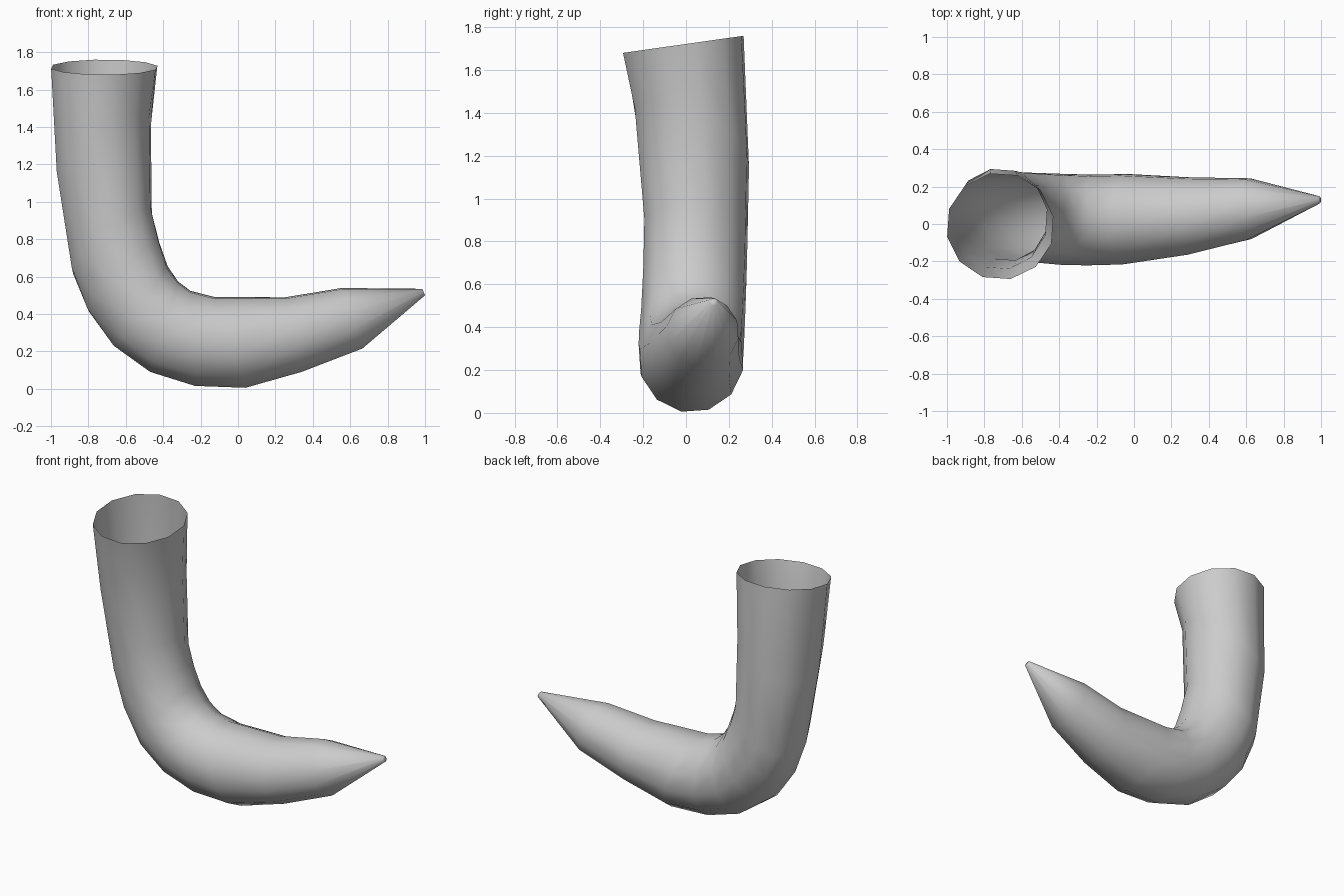
import bpy, bmesh, math
from mathutils import Vector

if "Cube" in bpy.data.objects:
    bpy.data.objects.remove(bpy.data.objects["Cube"])

SIDES = 12
PHASE = math.radians(11)

# Each ring: outer x, outer z, inner x, inner z, front y, back y, front-to-back z skew
RINGS = [
    (-1.00, 1.72, -0.43, 1.72, -0.295, 0.27, 0.04),
    (-0.97, 1.14, -0.465, 1.43, -0.24, 0.295, -0.11),
    (-0.89, 0.635, -0.46, 0.95, -0.195, 0.285, -0.08),
    (-0.805, 0.42, -0.42, 0.79, -0.20, 0.28, -0.04),
    (-0.665, 0.23, -0.375, 0.655, -0.21, 0.275, 0.0),
    (-0.47, 0.09, -0.32, 0.575, -0.22, 0.27, 0.0),
    (-0.23, 0.015, -0.255, 0.525, -0.222, 0.265, 0.0),
    (0.04, 0.005, -0.13, 0.493, -0.217, 0.268, 0.0),
    (0.34, 0.09, 0.25, 0.49, -0.165, 0.25, 0.0),
    (0.665, 0.215, 0.555, 0.54, -0.087, 0.245, 0.0),
    (1.00, 0.50, 0.985, 0.535, 0.11, 0.148, 0.0),
]

# Bent tapering tube, open at the top, closed at the tip
bm = bmesh.new()
loops = []
for ox, oz, ix, iz, fy, by, skew in RINGS:
    c = Vector(((ox + ix) / 2, (fy + by) / 2, (oz + iz) / 2))
    a = Vector(((ix - ox) / 2, 0, (iz - oz) / 2)) * 1.015
    b = Vector((0, (by - fy) / 2, skew)) * 1.015
    ring = []
    for k in range(SIDES):
        t = PHASE + math.tau * k / SIDES
        ring.append(bm.verts.new(c + a * math.cos(t) + b * math.sin(t)))
    loops.append(ring)

for r0, r1 in zip(loops, loops[1:]):
    for k in range(SIDES):
        n = (k + 1) % SIDES
        bm.faces.new((r0[k], r1[k], r1[n], r0[n]))
bm.faces.new(loops[-1])
bmesh.ops.recalc_face_normals(bm, faces=bm.faces)

# Make sure the outside of the tube faces outward
face = min(bm.faces, key=lambda f: f.calc_center_median().x)
if face.normal.x > 0:
    bmesh.ops.reverse_faces(bm, faces=bm.faces)

mesh = bpy.data.meshes.new("bent_horn")
bm.to_mesh(mesh)
bm.free()
horn = bpy.data.objects.new("bent_horn", mesh)
bpy.context.collection.objects.link(horn)
for p in mesh.polygons:
    p.use_smooth = True
